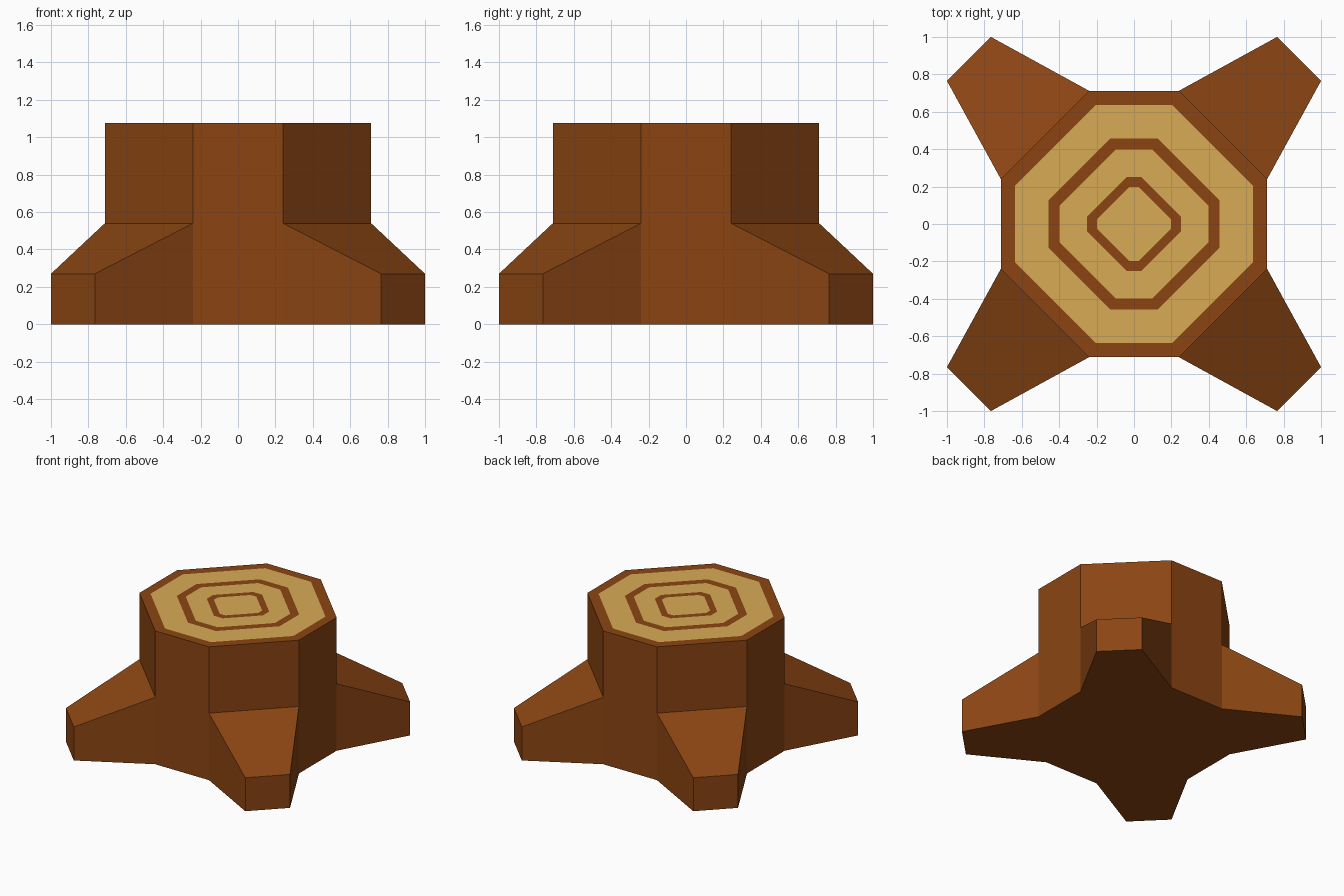
import bpy
from mathutils import Matrix

if "Cube" in bpy.data.objects:
    bpy.data.objects.remove(bpy.data.objects["Cube"])


def material(name, color):
    m = bpy.data.materials.new(name)
    m.diffuse_color = (*color, 1)
    m.use_nodes = True
    m.node_tree.nodes["Principled BSDF"].inputs["Base Color"].default_value = m.diffuse_color
    return m


BARK = material("brown bark", (0.258, 0.0595, 0.0065))
WOOD = material("pale wood", (0.69, 0.41, 0.094))
HEIGHT, JOIN, TIP = 1.075, 0.54, 0.27


def octagon(a, b, z):
    # counter-clockwise from the right side: even edges straight, odd edges diagonal
    return [(x, y, z) for x, y in ((a, -b), (a, b), (b, a), (-b, a),
                                   (-a, b), (-a, -b), (-b, -a), (b, -a))]


def build(name, verts, faces, slots=None):
    me = bpy.data.meshes.new(name)
    me.from_pydata(verts, [], faces)
    me.materials.append(BARK)
    me.materials.append(WOOD)
    for p, s in zip(me.polygons, slots or [0] * len(faces)):
        p.material_index = s
    ob = bpy.data.objects.new(name, me)
    bpy.context.collection.objects.link(ob)
    return ob


# Trunk: eight walls (diagonal ones start above the roots) and a base
verts = octagon(0.712, 0.24, HEIGHT) + octagon(0.712, 0.24, JOIN) + octagon(0.712, 0.24, 0)
faces = [tuple(range(23, 15, -1))]
for i in range(8):
    j = (i + 1) % 8
    low = 16 if i % 2 == 0 else 8
    faces.append((low + i, low + j, j, i))
build("trunk", verts, faces)

# Cut top: concentric bands alternating bark and pale wood
bands = [(0.712, 0.24), (0.637, 0.205), (0.458, 0.125), (0.398, 0.098),
         (0.25, 0.04), (0.198, 0.025)]
verts, faces, slots = [], [], []
for k, (a, b) in enumerate(bands):
    verts += octagon(a, b, HEIGHT)
    if k:
        for i in range(8):
            j = (i + 1) % 8
            faces.append((8 * k - 8 + i, 8 * k - 8 + j, 8 * k + j, 8 * k + i))
            slots.append((k + 1) % 2)
faces.append(tuple(range(len(verts) - 8, len(verts))))
slots.append(1)
build("ringed_top", verts, faces, slots)

# Four tapering roots on the diagonal sides
root = [(0.712, 0.24), (1, 0.765), (0.765, 1), (0.24, 0.712)]
tops = [JOIN, TIP, TIP, JOIN]
for n in range(4):
    rot = Matrix.Rotation(n * 1.5707963, 3, 'Z')
    verts = [(x, y, 0) for x, y in root] + [(x, y, z) for (x, y), z in zip(root, tops)]
    faces = [(3, 2, 1, 0), (4, 5, 6, 7)] + [(i, i + 1, i + 5, i + 4) for i in range(3)]
    ob = build(f"root_{n + 1}", verts, faces)
    ob.data.transform(rot.to_4x4())
